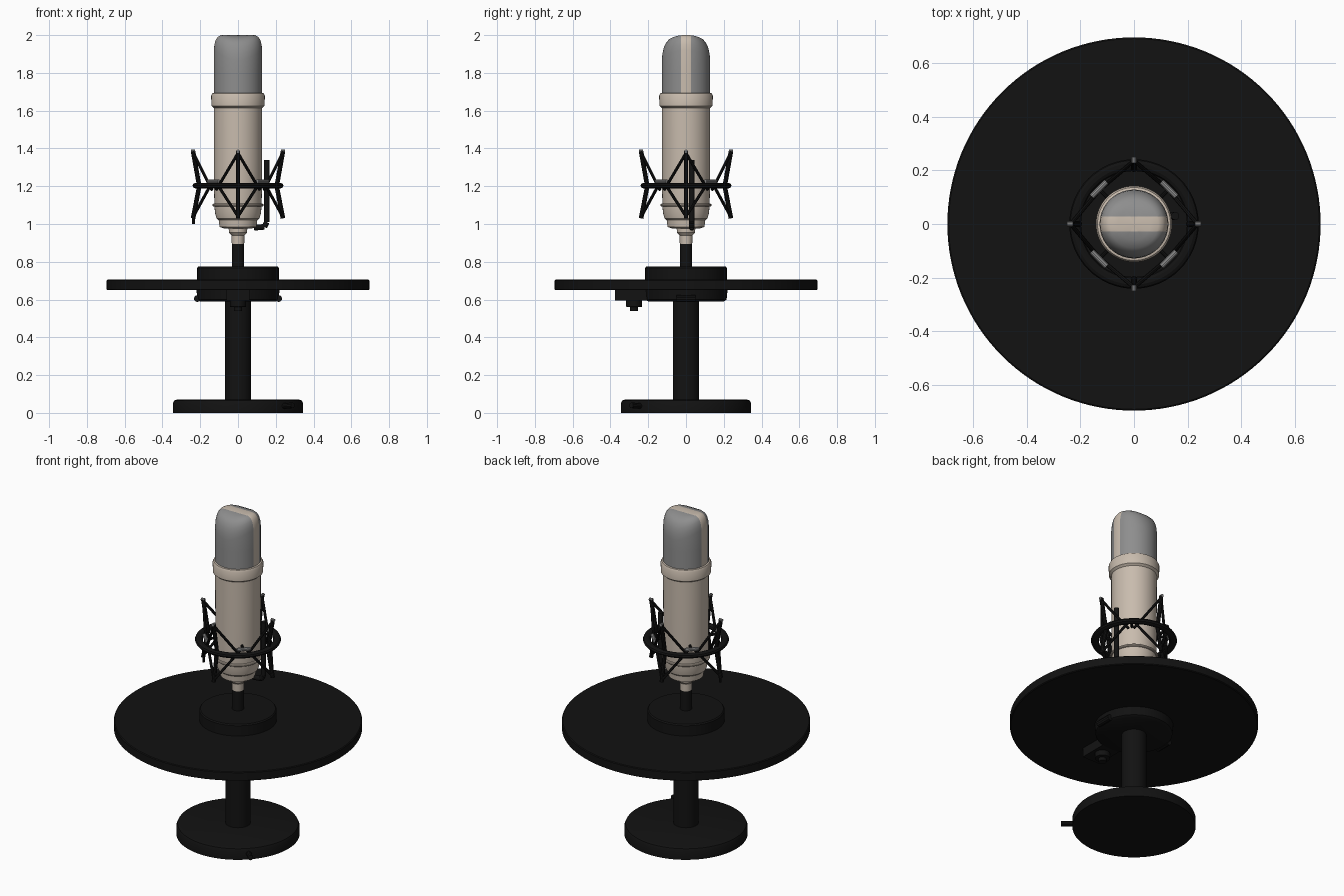
import bpy, bmesh, math
from mathutils import Vector

if "Cube" in bpy.data.objects:
    bpy.data.objects.remove(bpy.data.objects["Cube"])


def material(name, rgb):
    m = bpy.data.materials.new(name)
    m.diffuse_color = (*rgb, 1)
    m.use_nodes = True
    m.node_tree.nodes["Principled BSDF"].inputs["Base Color"].default_value = m.diffuse_color
    return m


BLACK = material("matte black", (0.006, 0.006, 0.006))
CREAM = material("warm cream", (0.58, 0.50, 0.42))
GREY = material("grille grey", (0.27, 0.27, 0.27))


def finish(bm, name, mats, angle=35):
    bmesh.ops.recalc_face_normals(bm, faces=bm.faces)
    me = bpy.data.meshes.new(name)
    bm.to_mesh(me)
    bm.free()
    ob = bpy.data.objects.new(name, me)
    bpy.context.collection.objects.link(ob)
    for m in mats:
        me.materials.append(m)
    bpy.ops.object.select_all(action='DESELECT')
    ob.select_set(True)
    bpy.context.view_layer.objects.active = ob
    bpy.ops.object.shade_smooth_by_angle(angle=math.radians(angle))
    return ob


def lathe_bm(profile, n=64, centre=(0, 0)):
    """Revolve (radius, z) points, closing both ends."""
    bm = bmesh.new()
    rings = [[bm.verts.new((centre[0] + r * math.cos(2 * math.pi * i / n),
                            centre[1] + r * math.sin(2 * math.pi * i / n), z))
              for i in range(n)] for r, z in profile]
    for a, b in zip(rings, rings[1:]):
        for i in range(n):
            j = (i + 1) % n
            bm.faces.new((a[i], a[j], b[j], b[i]))
    bm.faces.new(rings[0][::-1])
    bm.faces.new(rings[-1])
    return bm


def lathe(name, profile, mat, n=64, centre=(0, 0)):
    return finish(lathe_bm(profile, n, centre), name, [mat])


def rods(name, segments, radius, mat, n=10):
    """Straight round rods between pairs of points."""
    bm = bmesh.new()
    for p, q in segments:
        p, q = Vector(p), Vector(q)
        d = q - p
        rot = d.to_track_quat('Z', 'Y').to_matrix().to_4x4()
        rot.translation = (p + q) / 2
        bmesh.ops.create_cone(bm, cap_ends=True, segments=n, radius1=radius,
                              radius2=radius, depth=d.length, matrix=rot)
    return finish(bm, name, [mat])


def ring(name, major, minor, z, mat, squash=1.0):
    bpy.ops.mesh.primitive_torus_add(major_radius=major, minor_radius=minor,
                                     major_segments=64, minor_segments=10, location=(0, 0, z))
    ob = bpy.context.object
    ob.name = name
    ob.scale.z = squash
    ob.data.materials.append(mat)
    bpy.ops.object.shade_smooth_by_angle()
    return ob


def box(name, centre, size, mat):
    bm = bmesh.new()
    bmesh.ops.create_cube(bm, size=1)
    for v in bm.verts:
        v.co = Vector(c + s * k for c, s, k in zip(centre, size, v.co))
    return finish(bm, name, [mat])


def polar(r, degrees, z):
    a = math.radians(degrees)
    return (r * math.cos(a), r * math.sin(a), z)


# stand: foot, pillar, round tray, hub
lathe("foot", [(0.345, 0), (0.345, 0.05), (0.338, 0.065), (0.325, 0.07)], BLACK, 96)
lathe("pillar", [(0.07, 0.065), (0.07, 0.62)], BLACK)
lathe("tray", [(0.69, 0.65), (0.695, 0.654), (0.695, 0.701), (0.69, 0.705)], BLACK, 128)
lathe("hub", [(0.216, 0.70), (0.216, 0.768), (0.21, 0.775)], BLACK)
lathe("under_tray_plate", [(0.20, 0.59), (0.215, 0.60), (0.22, 0.65)], BLACK)

# clamp arm and knob below the tray, with two side ears
box("clamp_arm", (0, -0.245, 0.622), (0.12, 0.26, 0.056), BLACK)
lathe("clamp_knob", [(0.022, 0.54), (0.022, 0.56), (0.042, 0.562), (0.042, 0.595)],
      BLACK, 20, (0, -0.275))
rods("plate_ears", [((s * 0.215, -0.05, 0.605), (s * 0.215, 0.05, 0.605)) for s in (-1, 1)],
     0.018, BLACK)
rods("foot_cable", [((0.22, -0.22, 0.035), (0.29, -0.29, 0.04))], 0.015, BLACK)

# microphone stem
lathe("stem_rod", [(0.033, 0.77), (0.033, 0.905)], BLACK, 32)
lathe("stem_socket", [(0.033, 0.895), (0.034, 0.94), (0.048, 0.955), (0.05, 0.99)], CREAM, 32)

# microphone body with stepped bottom and collar
lathe("body", [(0.07, 0.975), (0.098, 0.985), (0.102, 1.02), (0.114, 1.03), (0.122, 1.06),
               (0.125, 1.10), (0.127, 1.2), (0.128, 1.62)], CREAM)
lathe("collar", [(0.128, 1.615), (0.141, 1.625), (0.142, 1.68), (0.136, 1.692),
                 (0.126, 1.695)], CREAM)
ring("body_band", 0.128, 0.008, 1.10, CREAM)

# grille head: flat ridge from the front, rounded from the side
bm = lathe_bm([(0.128, 1.685), (0.128, 1.80), (0.128, 1.92), (0.125, 1.95), (0.118, 1.975),
               (0.107, 1.991), (0.09, 2.0), (0.06, 2.0), (0.03, 2.0), (0.004, 2.0)])
for v in bm.verts:
    if v.co.z > 1.9:
        v.co.z -= 0.045 * (abs(v.co.y) / 0.12) ** 2.5
HALF = 0.027
for s in (-1, 1):
    bmesh.ops.bisect_plane(bm, geom=bm.verts[:] + bm.edges[:] + bm.faces[:],
                           plane_co=(0, s * HALF, 0), plane_no=(0, 1, 0))
for f in bm.faces:
    f.material_index = 1 if abs(f.calc_center_median().y) < HALF else 0
finish(bm, "grille_head", [GREY, CREAM], 50)

# shock mount: outer ring, four splayed arms, elastic zigzag, inner pegs
ring("mount_ring", 0.219, 0.022, 1.203, BLACK, 0.7)
quarters = (0, 90, 180, 270)
rods("mount_arms", [(polar(0.205, a, 1.2), polar(0.238, a, z))
                    for a in quarters for z in (1.385, 1.03)], 0.012, BLACK)
rods("elastic_bands", [(polar(0.236, a, z), polar(0.18, a + d, 1.2 + k))
                       for a in quarters for d in (-40, 40)
                       for z, k in ((1.375, -0.02), (1.04, 0.02))], 0.008, BLACK, 8)
rods("arm_tips", [(polar(0.228, a, 1.385), polar(0.249, a, 1.385)) for a in quarters],
     0.009, GREY)
rods("inner_pegs", [(polar(0.12, a + 45, 1.22), polar(0.185, a + 45, 1.22)) for a in quarters],
     0.008, BLACK)
rods("inner_clips", [(polar(0.188, a + 33, 1.225), polar(0.188, a + 57, 1.225))
                     for a in quarters], 0.011, GREY)
rods("arm_hook", [((-0.235, 0, 1.04), (-0.235, 0, 1.0))], 0.008, BLACK)

# bent bracket bar beside the body
path = [(0.153, 0.03, 1.34), (0.153, 0.03, 1.01), (0.14, 0.03, 0.985), (0.085, 0.03, 0.98)]
rods("bracket_bar", list(zip(path, path[1:])), 0.015, BLACK, 12)
